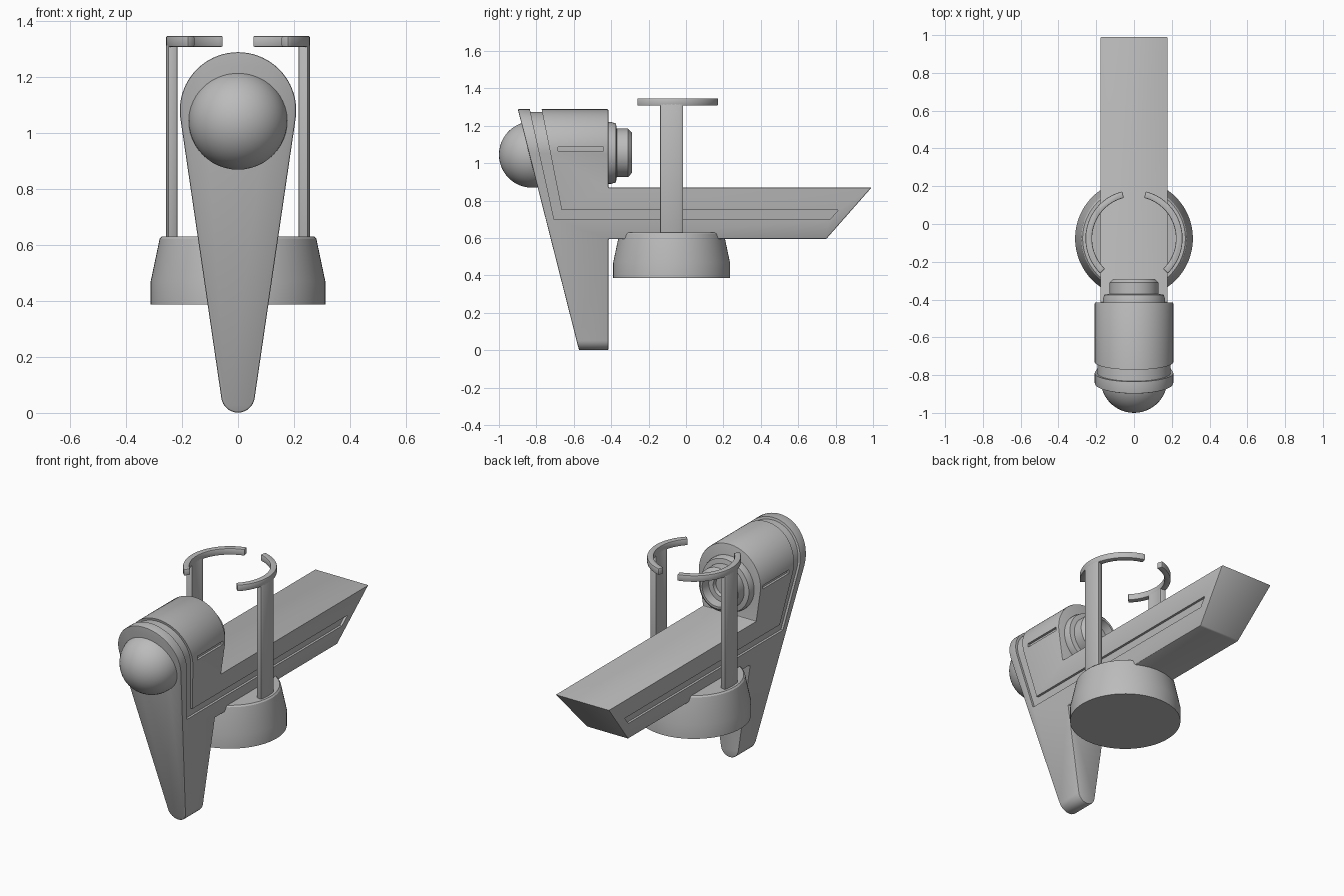
import bpy, bmesh, math
from mathutils import Vector

if "Cube" in bpy.data.objects:
    bpy.data.objects.remove(bpy.data.objects["Cube"])

GREY = bpy.data.materials.new("plain grey")
GREY.diffuse_color = (0.5, 0.5, 0.5, 1)
GREY.use_nodes = True
GREY.node_tree.nodes["Principled BSDF"].inputs["Base Color"].default_value = GREY.diffuse_color


def finish(name, bm):
    bmesh.ops.remove_doubles(bm, verts=bm.verts, dist=1e-5)
    bmesh.ops.recalc_face_normals(bm, faces=bm.faces)
    me = bpy.data.meshes.new(name)
    bm.to_mesh(me)
    bm.free()
    me.materials.append(GREY)
    ob = bpy.data.objects.new(name, me)
    bpy.context.collection.objects.link(ob)
    return ob


def activate(ob):
    bpy.ops.object.select_all(action='DESELECT')
    ob.select_set(True)
    bpy.context.view_layer.objects.active = ob


def smooth(ob, angle=30):
    activate(ob)
    bpy.ops.object.shade_smooth_by_angle(angle=math.radians(angle))


def bevel(ob, width, segments=2):
    activate(ob)
    m = ob.modifiers.new("bevel", 'BEVEL')
    m.width, m.segments, m.limit_method = width, segments, 'ANGLE'
    m.angle_limit = math.radians(35)
    bpy.ops.object.modifier_apply(modifier=m.name)


def boolean(ob, cutter, operation, remove=True):
    activate(ob)
    m = ob.modifiers.new("cut", 'BOOLEAN')
    m.object, m.operation, m.solver = cutter, operation, 'EXACT'
    bpy.ops.object.modifier_apply(modifier=m.name)
    if remove:
        bpy.data.objects.remove(cutter)


def prism(name, pts, axis, lo, hi):
    """Extrude a closed 2D outline along x, y or z."""
    place = {'x': lambda a, b, t: (t, a, b),
             'y': lambda a, b, t: (a, t, b),
             'z': lambda a, b, t: (a, b, t)}[axis]
    bm = bmesh.new()
    face = bm.faces.new([bm.verts.new(place(a, b, lo)) for a, b in pts])
    ext = bmesh.ops.extrude_face_region(bm, geom=[face])
    moved = [v for v in ext['geom'] if isinstance(v, bmesh.types.BMVert)]
    bmesh.ops.translate(bm, verts=moved, vec=Vector(place(0, 0, hi - lo)))
    return finish(name, bm)


def lathe(name, profile, axis, centre, steps=64):
    """Spin (radius, height) points round an axis."""
    bm = bmesh.new()
    vs = [bm.verts.new((r, 0, h) if axis == 'z' else (r, h, 0)) for r, h in profile]
    es = [bm.edges.new(p) for p in zip(vs, vs[1:])]
    bmesh.ops.spin(bm, geom=vs + es, cent=(0, 0, 0), steps=steps, angle=math.tau,
                   axis=(0, 0, 1) if axis == 'z' else (0, 1, 0))
    bmesh.ops.translate(bm, verts=bm.verts, vec=centre)
    ob = finish(name, bm)
    smooth(ob)
    return ob


def teardrop(inset=0.0, n=40):
    """Outline round a large upper circle and a small lower one."""
    R, r, zt, zb = 0.208 - inset, 0.06 - inset, 1.081, 0.061
    a = math.asin((R - r) / (zt - zb))
    pts = []
    for i in range(n + 1):
        t = -a + (math.pi + 2 * a) * i / n
        pts.append((R * math.cos(t), zt + R * math.sin(t)))
    for i in range(17):
        t = math.pi + a + (math.pi - 2 * a) * i / 16
        pts.append((r * math.cos(t), zb + r * math.sin(t)))
    return pts


def sector(r0, r1, a0, a1, cy, n):
    """Flat curved strip outline, angles in degrees."""
    ang = [math.radians(a0 + (a1 - a0) * i / n) for i in range(n + 1)]
    return ([(r1 * math.cos(t), cy + r1 * math.sin(t)) for t in ang] +
            [(r0 * math.cos(t), cy + r0 * math.sin(t)) for t in reversed(ang)])


# Body and arm: teardrop section trimmed to the side outline
body = prism("body_and_arm", teardrop(), 'y', -1.2, 1.2)
side = [(-0.902, 1.3), (-0.572, 0.0), (-0.415, 0.0), (-0.415, 0.595),
        (0.75, 0.595), (0.992, 0.87), (-0.415, 0.87), (-0.415, 1.3)]
boolean(body, prism("side_trim", side, 'x', -0.5, 0.5), 'INTERSECT')
bevel(body, 0.006)

# Shallow groove over the collar and along the arm, plus a short side slot
groove = [(-0.842, 1.32), (-0.705, 0.70), (0.77, 0.70), (0.815, 0.75),
          (-0.665, 0.75), (-0.778, 1.32)]
slot = [(-0.685, 1.064), (-0.44, 1.064), (-0.44, 1.086), (-0.685, 1.086)]
for outline in (groove, slot):
    cutter = prism("groove_cutter", outline, 'x', -0.5, 0.5)
    boolean(cutter, prism("groove_floor", teardrop(0.014), 'y', -1.3, 1.3), 'DIFFERENCE')
    boolean(body, cutter, 'DIFFERENCE')
smooth(body)

# Front dome
bm = bmesh.new()
bmesh.ops.create_uvsphere(bm, u_segments=48, v_segments=24, radius=0.177)
bmesh.ops.translate(bm, verts=bm.verts, vec=(0, -0.823, 1.046))
smooth(finish("front_dome", bm))

# Stepped hollow socket at the back of the body
lathe("rear_socket", [(0, -0.44), (0.165, -0.44), (0.165, -0.40), (0.158, -0.375),
                      (0.13, -0.37), (0.13, -0.31), (0.108, -0.29), (0.095, -0.29),
                      (0.09, -0.345), (0.06, -0.345), (0.055, -0.365), (0, -0.365)],
      'y', (0, 0, 1.055))

# Round tapered base
CY = -0.077
lathe("round_base", [(0, 0.387), (0.312, 0.387), (0.312, 0.47), (0.28, 0.622),
                     (0.272, 0.63), (0, 0.63)], 'z', (0, CY, 0))

# Mirrored curved posts, each carrying an arc clamp
for label, turn in (("right", 1), ("left", -1)):
    post = prism(label + "_post", sector(0.222, 0.257, -14, 14, CY, 6), 'z', 0.60, 1.32)
    clamp = prism(label + "_clamp", sector(0.222, 0.257, -46, 76, CY, 28), 'z', 1.308, 1.347)
    for ob in (post, clamp):
        if turn < 0:
            for v in ob.data.vertices:
                v.co.x *= -1
            ob.data.flip_normals()
        bevel(ob, 0.005)
        smooth(ob)
